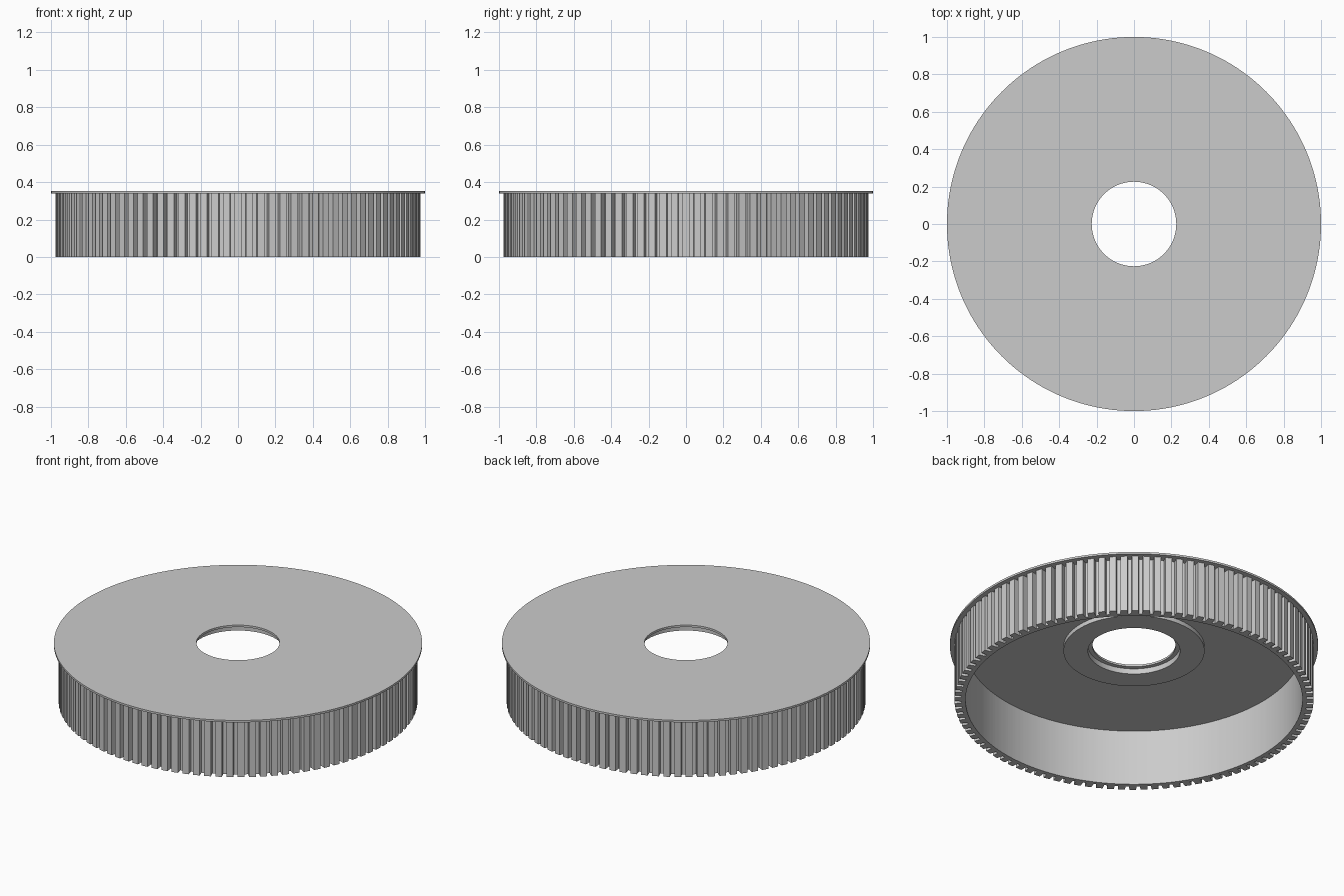
import bpy, bmesh
from math import cos, sin, pi, radians

if "Cube" in bpy.data.objects:
    bpy.data.objects.remove(bpy.data.objects["Cube"])

TEETH = 100
TOP, FLANGE_Z = 0.352, 0.34


def make_object(name, bm):
    bmesh.ops.recalc_face_normals(bm, faces=bm.faces)
    mesh = bpy.data.meshes.new(name)
    bm.to_mesh(mesh)
    bm.free()
    ob = bpy.data.objects.new(name, mesh)
    bpy.context.collection.objects.link(ob)
    bpy.ops.object.select_all(action='DESELECT')
    ob.select_set(True)
    bpy.context.view_layer.objects.active = ob
    bpy.ops.object.shade_smooth_by_angle(angle=radians(30))
    return ob


def ring(bm, polar, z):
    return [bm.verts.new((r * cos(a), r * sin(a), z)) for r, a in polar]


def bridge(bm, loops):
    # closed skin through a cyclic list of equal-length rings
    for la, lb in zip(loops, loops[1:] + loops[:1]):
        n = len(la)
        for i in range(n):
            j = (i + 1) % n
            bm.faces.new((la[i], la[j], lb[j], lb[i]))


# Toothed rim: slightly tapered teeth on a thin cylindrical wall
pitch = 2 * pi / TEETH
tooth = [(0.938, -0.34), (0.975, -0.30), (0.975, 0.30), (0.938, 0.34)]
outer = [(r, -pi / 2 + (i + f) * pitch) for i in range(TEETH) for r, f in tooth]
inner = [(0.915, a) for r, a in outer]
bm = bmesh.new()
bridge(bm, [ring(bm, outer, 0), ring(bm, outer, FLANGE_Z),
            ring(bm, inner, FLANGE_Z), ring(bm, inner, 0)])
make_object("toothed_rim", bm)

# Flange, web and hub boss with a stepped bore, as one turned profile
profile = [(0.226, TOP), (1.0, TOP), (1.0, FLANGE_Z), (0.92, FLANGE_Z),
           (0.92, 0.333), (0.383, 0.333), (0.383, 0.308), (0.25, 0.308),
           (0.25, FLANGE_Z), (0.226, FLANGE_Z)]
SEGS = 160
bm = bmesh.new()
bridge(bm, [ring(bm, [(r, 2 * pi * i / SEGS) for i in range(SEGS)], z)
            for r, z in profile])
make_object("flange_and_hub", bm)
